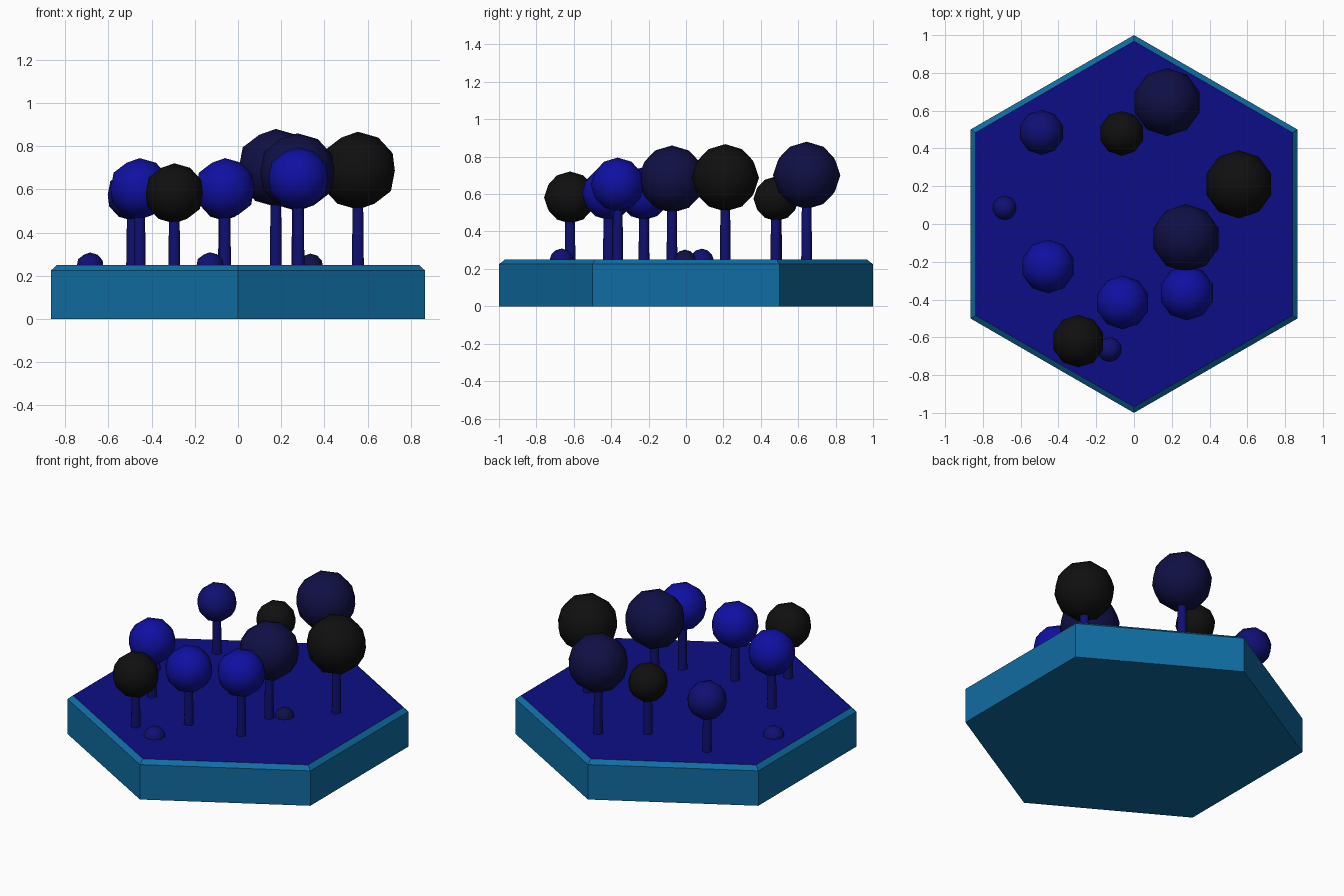
import bpy
import math

if "Cube" in bpy.data.objects:
    bpy.data.objects.remove(bpy.data.objects["Cube"], do_unlink=True)


def make_material(name, color):
    mat = bpy.data.materials.new(name)
    mat.use_nodes = True
    mat.diffuse_color = (*color, 1)
    mat.node_tree.nodes["Principled BSDF"].inputs["Base Color"].default_value = (*color, 1)
    return mat


TEAL = make_material("teal edge", (0.005, 0.15, 0.36))
GROUND = make_material("ground blue", (0.004, 0.004, 0.24))
BLUE = make_material("bright blue", (0.005, 0.005, 0.36))
MID = make_material("mid blue", (0.005, 0.005, 0.17))
NAVY = make_material("navy", (0.005, 0.005, 0.06))
BLACK = make_material("black", (0.005, 0.005, 0.005))
TOP = 0.25


def finish(name, mat, smooth=True):
    obj = bpy.context.object
    obj.name = name
    obj.data.materials.append(mat)
    if smooth:
        bpy.ops.object.shade_smooth_by_angle(angle=math.radians(40))
    return obj


def ball(name, x, y, z, radius, mat):
    bpy.ops.mesh.primitive_ico_sphere_add(subdivisions=2, radius=radius, location=(x, y, z))
    return finish(name, mat)


def tree(index, x, y, z, radius, mat, trunk_mat):
    # Slightly tapered trunk reaching into the crown
    bpy.ops.mesh.primitive_cone_add(vertices=10, radius1=0.029, radius2=0.024,
                                    depth=z - TOP, location=(x, y, (z + TOP) / 2))
    finish(f"trunk_{index}", trunk_mat)
    ball(f"crown_{index}", x, y, z, radius, mat)


# Hexagonal base: straight prism with a chamfered rim
bpy.ops.mesh.primitive_cylinder_add(vertices=6, radius=1, depth=0.225, location=(0, 0, 0.1125))
finish("base", TEAL, False)
bpy.ops.mesh.primitive_cone_add(vertices=6, radius1=1, radius2=0.968, depth=0.025,
                                location=(0, 0, 0.2375))
rim = finish("base_rim", TEAL, False)
rim.data.materials.append(GROUND)
for face in rim.data.polygons:
    if face.normal.z > 0.9:
        face.material_index = 1

# Trees: x, y, crown height, crown radius, crown colour, trunk colour
trees = [
    (0.175, 0.645, 0.70, 0.18, NAVY, MID),
    (-0.065, 0.48, 0.575, 0.119, BLACK, MID),
    (-0.49, 0.485, 0.575, 0.119, MID, MID),
    (0.555, 0.21, 0.687, 0.18, BLACK, MID),
    (0.275, -0.075, 0.68, 0.18, NAVY, MID),
    (-0.455, -0.225, 0.603, 0.142, BLUE, MID),
    (-0.06, -0.415, 0.603, 0.142, BLUE, MID),
    (0.28, -0.365, 0.65, 0.145, BLUE, MID),
    (-0.295, -0.62, 0.582, 0.139, BLACK, MID),
]
for i, spec in enumerate(trees, 1):
    tree(i, *spec)

# Low bushes half sunk into the ground
bushes = [(-0.685, 0.085, 0.065, MID), (-0.13, -0.665, 0.066, MID), (0.335, -0.005, 0.06, NAVY)]
for i, (x, y, radius, mat) in enumerate(bushes, 1):
    ball(f"bush_{i}", x, y, 0.243, radius, mat)
